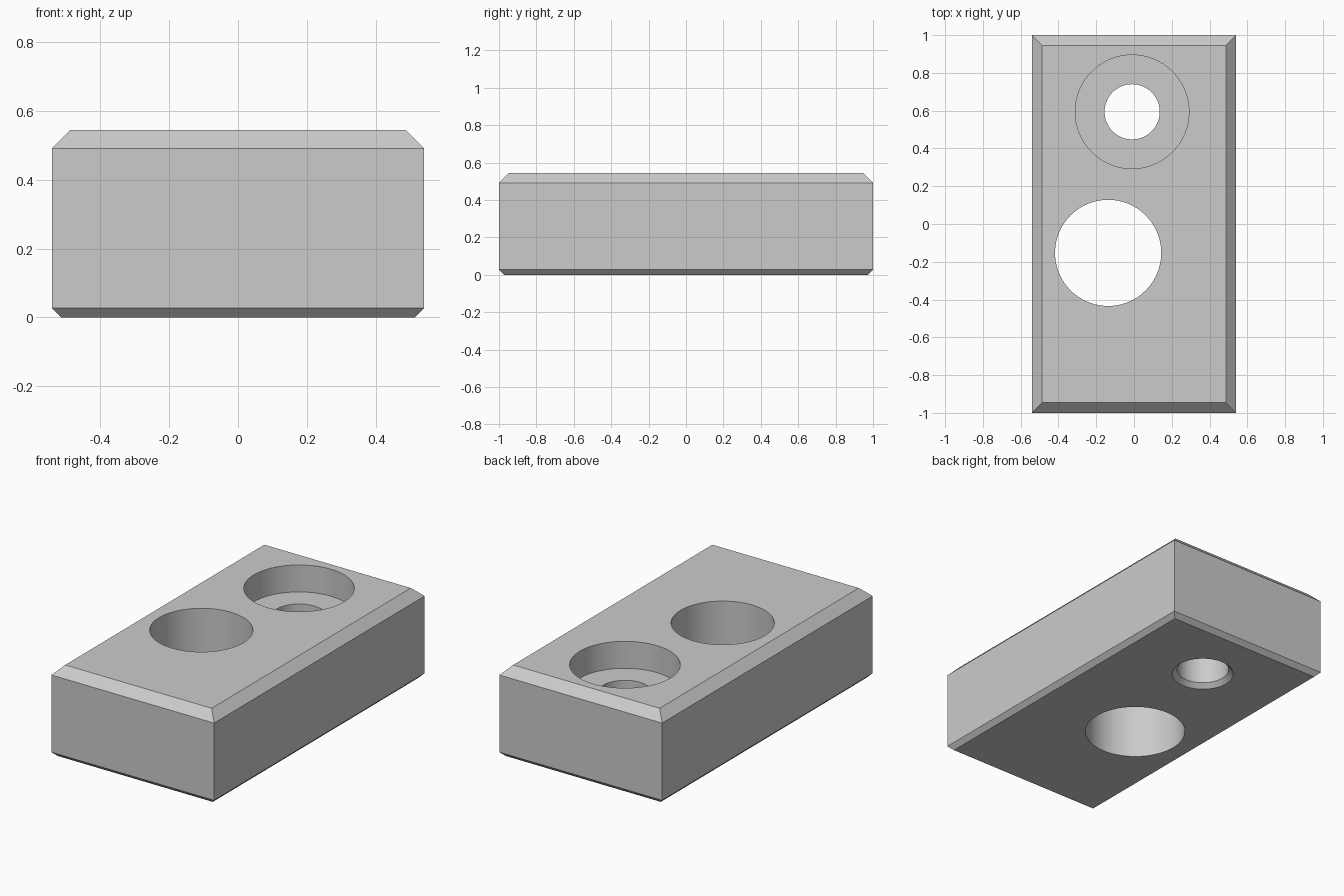
import bpy, bmesh, math

cube = bpy.data.objects.get("Cube")
if cube:
    bpy.data.objects.remove(cube, do_unlink=True)

HALF_X, HALF_Y, HEIGHT = 0.541, 1.0, 0.545
TOP_CHAMFER, BOTTOM_CHAMFER = 0.054, 0.027
SIDES = 96

grey = bpy.data.materials.new("plain grey")
grey.use_nodes = True
colour = (0.6, 0.6, 0.6, 1)
grey.diffuse_color = colour
grey.node_tree.nodes["Principled BSDF"].inputs["Base Color"].default_value = colour


def stack_rings(name, rings):
    """Closed solid skinned through rings of points, lowest first."""
    bm = bmesh.new()
    loops = [[bm.verts.new(p) for p in ring] for ring in rings]
    count = len(loops[0])
    for low, high in zip(loops, loops[1:]):
        for i in range(count):
            j = (i + 1) % count
            bm.faces.new((low[i], low[j], high[j], high[i]))
    bm.faces.new(loops[0][::-1])
    bm.faces.new(loops[-1])
    mesh = bpy.data.meshes.new(name)
    bm.to_mesh(mesh)
    bm.free()
    mesh.materials.append(grey)
    obj = bpy.data.objects.new(name, mesh)
    bpy.context.collection.objects.link(obj)
    return obj


def rectangle(inset, z):
    x, y = HALF_X - inset, HALF_Y - inset
    return [(-x, -y, z), (x, -y, z), (x, y, z), (-x, y, z)]


def lathe(name, cx, cy, profile):
    angles = [2 * math.pi * i / SIDES for i in range(SIDES)]
    return stack_rings(name, [[(cx + r * math.cos(a), cy + r * math.sin(a), z)
                               for a in angles] for r, z in profile])


# Block with a wide top chamfer and a narrow bottom chamfer
block = stack_rings("block", [
    rectangle(BOTTOM_CHAMFER, 0),
    rectangle(0, BOTTOM_CHAMFER),
    rectangle(0, HEIGHT - TOP_CHAMFER),
    rectangle(TOP_CHAMFER, HEIGHT)])

# Plain through hole, and a stepped screw hole chamfered at its lower mouth
over, floor = 0.1, HEIGHT - 0.162
bore, head, lip = 0.146, 0.301, 0.027
cutters = [
    lathe("through_hole_cutter", -0.137, -0.153,
          [(0.281, -over), (0.281, HEIGHT + over)]),
    lathe("screw_hole_cutter", -0.01, 0.594,
          [(bore + lip, -over), (bore + lip, 0), (bore, lip), (bore, floor),
           (head, floor), (head, HEIGHT + over)])]

bpy.ops.object.select_all(action='DESELECT')
block.select_set(True)
bpy.context.view_layer.objects.active = block
for cutter in cutters:
    cutter.hide_render = True
    cut = block.modifiers.new(cutter.name, 'BOOLEAN')
    cut.operation = 'DIFFERENCE'
    cut.solver = 'EXACT'
    cut.object = cutter
    bpy.ops.object.modifier_apply(modifier=cut.name)
    bpy.data.objects.remove(cutter, do_unlink=True)

# Smooth hole walls, crisp edges elsewhere
bpy.ops.object.shade_smooth_by_angle(angle=math.radians(30))
